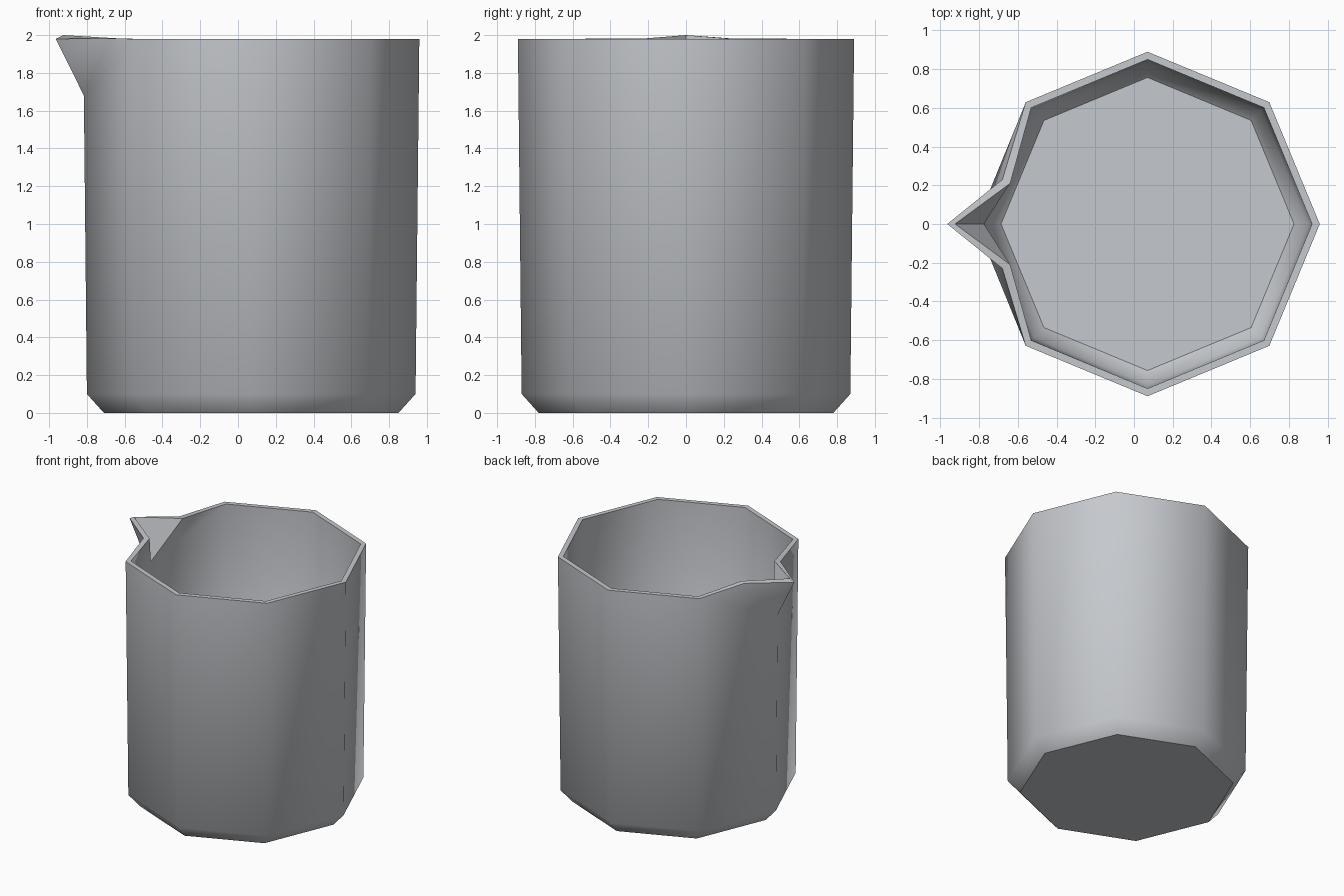
import bpy, bmesh, math

if "Cube" in bpy.data.objects:
    bpy.data.objects.remove(bpy.data.objects["Cube"])

CX = 0.07  # body axis; the spout balances the width on the -x side
SIDES = 8

bm = bmesh.new()


def ring(r, z, low_spout=None):
    """Octagon of vertices; low_spout = (r, z) drops the vertex under the spout."""
    out = []
    for i in range(SIDES):
        a = math.tau * i / SIDES
        rr, zz = low_spout if (low_spout and i == 4) else (r, z)
        out.append(bm.verts.new((CX + rr * math.cos(a), rr * math.sin(a), zz)))
    return out


def wall(profile, low_spout, neck, tip):
    """One skin of the beaker: base, chamfer, wall and spout. Returns rim loop."""
    rings = [ring(r, z) for r, z in profile[:-1]]
    rings.append(ring(*profile[-1], low_spout))
    bm.faces.new(rings[0])
    for a, b in zip(rings, rings[1:]):
        for i in range(SIDES):
            j = (i + 1) % SIDES
            bm.faces.new((a[i], a[j], b[j], b[i]))
    # pouring spout folded out of the wall
    top = rings[-1]
    n1 = bm.verts.new(neck)
    n2 = bm.verts.new((neck[0], -neck[1], neck[2]))
    t = bm.verts.new(tip)
    root = top[4]
    chain = [top[3], n1, t, n2, top[5]]
    for a, b in zip(chain, chain[1:]):
        bm.faces.new((a, root, b))
    return top[:4] + [n1, t, n2] + top[5:]


# outer and inner skins
outer = wall([(0.78, 0), (0.87, 0.10), (0.89, 1.98)], (0.886, 1.68),
             (-0.68, 0.23, 1.983), (-0.965, 0, 1.98))
inner = wall([(0.757, 0.04), (0.83, 0.115), (0.85, 1.98)], (0.846, 1.68),
             (-0.64, 0.21, 1.983), (-0.925, 0, 2.0))

# rim joining both skins
n = len(outer)
for i in range(n):
    j = (i + 1) % n
    bm.faces.new((outer[i], outer[j], inner[j], inner[i]))

bmesh.ops.recalc_face_normals(bm, faces=bm.faces[:])
mesh = bpy.data.meshes.new("beaker")
bm.to_mesh(mesh)
bm.free()

beaker = bpy.data.objects.new("beaker", mesh)
bpy.context.collection.objects.link(beaker)

# single grey material
mat = bpy.data.materials.new("pale_grey")
mat.diffuse_color = (0.56, 0.58, 0.61, 1)
mat.use_nodes = True
mat.node_tree.nodes["Principled BSDF"].inputs["Base Color"].default_value = mat.diffuse_color
mesh.materials.append(mat)

# smooth round the sides, sharp rim and base
bpy.context.view_layer.objects.active = beaker
beaker.select_set(True)
bpy.ops.object.shade_smooth_by_angle(angle=math.radians(47))
